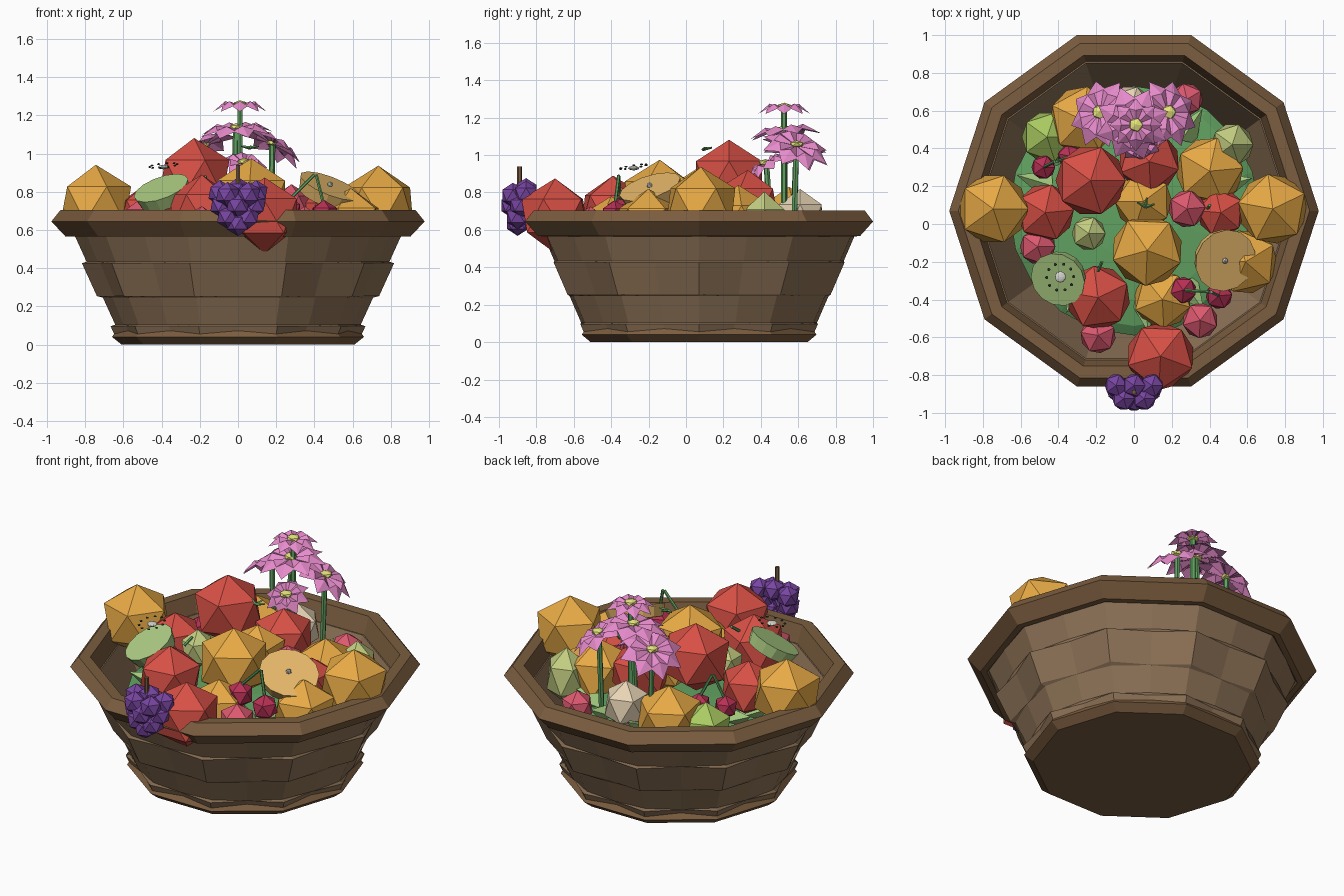
import bpy, bmesh, math, random
from mathutils import Vector, Matrix

if "Cube" in bpy.data.objects:
    bpy.data.objects.remove(bpy.data.objects["Cube"])
random.seed(4)
CY = 0.07  # basket centre in y


def mat(name, r, g, b):
    m = bpy.data.materials.new(name)
    m.diffuse_color = (r, g, b, 1)
    m.use_nodes = True
    m.node_tree.nodes["Principled BSDF"].inputs["Base Color"].default_value = m.diffuse_color
    return m


RIM = mat("dark_wicker", .20, .11, .05)
BODY = mat("wicker", .27, .17, .095)
ORANGE = mat("orange_skin", .80, .40, .06)
FLESH = mat("orange_flesh", .82, .50, .15)
RED = mat("red_skin", .68, .08, .06)
PINK = mat("pink_skin", .72, .10, .16)
CHERRY = mat("cherry_skin", .48, .03, .09)
PEAR = mat("pear_skin", .55, .62, .22)
LIME = mat("lime_skin", .40, .60, .12)
KIWI = mat("kiwi_flesh", .42, .62, .23)
PURPLE = mat("grape_skin", .19, .06, .36)
CREAM = mat("cream_skin", .80, .66, .46)
LEAF = mat("leaf_green", .12, .36, .12)
TIP = mat("light_leaf", .38, .62, .22)
PETAL = mat("petal_pink", .80, .26, .60)
YELLOW = mat("flower_yellow", .80, .78, .20)
SEED = mat("seed_black", .03, .05, .03)
PITH = mat("pith_white", .65, .65, .6)


def finish(name, bm, m):
    me = bpy.data.meshes.new(name)
    bm.to_mesh(me)
    bm.free()
    me.materials.append(m)
    ob = bpy.data.objects.new(name, me)
    bpy.context.collection.objects.link(ob)
    return ob


def aim(direction):
    return Vector(direction).to_track_quat('Z', 'Y').to_matrix().to_4x4()


def loft(name, rings, m, wrap=False, caps=False):
    bm = bmesh.new()
    vs = [[bm.verts.new(p) for p in ring] for ring in rings]
    n = len(vs[0])
    for i in range(len(vs) - (0 if wrap else 1)):
        a, b = vs[i], vs[(i + 1) % len(vs)]
        for k in range(n):
            bm.faces.new((a[k], a[(k + 1) % n], b[(k + 1) % n], b[k]))
    if caps:
        bm.faces.new(vs[0])
        bm.faces.new(vs[-1])
    bmesh.ops.recalc_face_normals(bm, faces=bm.faces)
    return finish(name, bm, m)


def ring(r, z, n=10, bulge=0):
    pts = []
    for k in range(n):
        a = 2 * math.pi * k / n
        rr = r
        if n == 20:
            rr = r + bulge if k % 2 == 0 else r * math.cos(math.pi / 10) - bulge * .4
        pts.append((rr * math.cos(a), CY + rr * math.sin(a), z))
    return pts


def ball(name, p, r, m, sz=1, turn=0, sub=1):
    bm = bmesh.new()
    bmesh.ops.create_icosphere(bm, subdivisions=sub, radius=r, matrix=Matrix.Translation(p)
                               @ Matrix.Rotation(turn, 4, 'Z') @ Matrix.Diagonal((1, 1, sz, 1)))
    return finish(name, bm, m)


def cone(name, p, q, r1, r2, m, n=6):
    p, q = Vector(p), Vector(q)
    bm = bmesh.new()
    bmesh.ops.create_cone(bm, cap_ends=True, segments=n, radius1=r1, radius2=r2, depth=(q - p).length,
                          matrix=Matrix.Translation((p + q) / 2) @ aim(q - p))
    return finish(name, bm, m)


# Basket: rim, base and woven wall with bands pushed alternately in and out
loft("basket_rim", [ring(r, z) for r, z in
     ((.87, .565), (.905, .567), (.978, .645), (.93, .705), (.865, .705), (.83, .60))], RIM, wrap=True)
loft("basket_base", [ring(r, z) for r, z in ((.61, 0), (.66, .04), (.635, .075))], RIM, caps=True)
wall = []
for i, (z0, z1) in enumerate(((.05, .10), (.10, .25), (.25, .43), (.43, .60))):
    b = -.014 if i % 2 else .014
    b = b if i in (1, 3) else abs(b)
    for z in (z0 + .004, z1 - .004):
        wall.append(ring(.61 + .455 * z, z, 20, b))
wall += [ring(.61 + .455 * z - .06, z, 20) for z in (.60, .43, .25, .08)]
loft("basket_wall", wall, BODY, wrap=True)

# Leafy bed and pointed leaves around its edge
bm = bmesh.new()
bmesh.ops.create_uvsphere(bm, u_segments=20, v_segments=8, radius=1,
                          matrix=Matrix.Translation((0, CY, .5)) @ Matrix.Diagonal((.66, .66, .09, 1)))
finish("leaf_bed", bm, LEAF)
for k in range(18):
    a = 2 * math.pi * k / 18 + random.uniform(-.1, .1)
    c, s = math.cos(a), math.sin(a)
    cone("leaf_tip", (.48 * c, CY + .48 * s, .54), (.65 * c, CY + .65 * s, .62), .075, 0, TIP, 4)

# Whole fruit: name, material, list of (x, y, z, radius)
fruit = (
    ("orange", ORANGE, ((-.745, .08, .735, .207), (.735, .08, .73, .207), (.07, -.14, .765, .21), (.40, .28, .64, .20),
                        (.59, -.2, .63, .19), (.15, -.40, .61, .17), (-.27, .55, .63, .20), (.05, .12, .72, .17))),
    ("apple", RED, ((-.23, .23, .875, .207), (-.19, -.39, .70, .19), (.14, -.70, .675, .20),
                    (-.47, .06, .68, .17), (.46, .06, .68, .14), (.08, .33, .74, .18))),
    ("plum", PINK, ((-.51, -.12, .66, .105), (-.19, -.59, .62, .105), (.35, -.51, .62, .105),
                    (.28, .08, .73, .11), (.28, .66, .60, .095))),
    ("cherry", CHERRY, ((-.48, .30, .66, .07), (-.34, .36, .66, .07), (.26, -.35, .70, .078), (.45, -.38, .68, .078))),
)
for name, m, items in fruit:
    for i, (x, y, z, r) in enumerate(items):
        ball(f"{name}_{i}", (x, y, z), r, m, turn=i * .45)
ball("pear_centre", (-.24, -.05, .73), .1, PEAR, 1.2)
ball("pear_back", (.52, .42, .63), .125, PEAR, 1.4)
ball("lime", (-.46, .46, .58), .15, LIME, 1.1)
ball("garlic", (-.02, .61, .67), .135, CREAM, 1.1)

# Stems and small leaves on the fruit
for p, q in (((.26, -.35, .75), (.40, -.36, .89)), ((.45, -.38, .73), (.41, -.36, .89)),
             ((-.48, .30, .70), (-.42, .33, .85)), ((-.34, .36, .70), (-.41, .33, .85)),
             ((.38, .06, .72), (.40, .10, .80)), ((-.19, -.25, .84), (-.17, -.20, .88))):
    cone("fruit_stem", p, q, .009, .009, LEAF)
for a in (.3, 1.4, 2.6):
    cone("stem_leaf", (.06, .09, 1.03), (.06 + .05 * math.cos(a), .09 + .05 * math.sin(a), 1.04), .009, .005, LEAF, 4)

# Cut orange and cut kiwi: tilted thick discs
for name, p, d, r, m in (("orange_slice", (.48, -.19, .82), (.35, -.28, .89), .17, FLESH),
                         ("kiwi_half", (-.40, -.29, .81), (-.32, -.38, .87), .15, KIWI)):
    p, d = Vector(p), Vector(d).normalized()
    cone(name, p - d * .06, p + d * .012, r * .88, r, m, 14)
ball("slice_centre", (.482, -.195, .838), .017, PITH)
K = Matrix.Translation((-.39, -.28, .93)) @ aim((-.1, -.15, .98))
ball("kiwi_core", (-.39, -.28, .93), .03, PITH, .4, sub=2)
for k in range(10):
    a = 2 * math.pi * k / 10
    ball("kiwi_seed", K @ Vector((.072 * math.cos(a), .072 * math.sin(a), .008)), .009, SEED, .6)

# Grape bunch hanging over the front rim
for x, y, z in ((-.095, -.855, .795), (0, -.855, .81), (.095, -.855, .795), (-.055, -.925, .785), (.055, -.925, .785),
                (-.085, -.88, .73), (.085, -.88, .73), (0, -.93, .73), (-.05, -.90, .67), (.05, -.90, .67),
                (0, -.90, .635)):
    ball("grape", (x, y, z), .067, PURPLE)
cone("grape_stem", (0, -.89, .82), (0, -.89, .94), .013, .013, RIM)


# Flowers: kite-shaped petals around a yellow centre, on a straight stem
def flower(p, d, r, n, foot):
    M = Matrix.Translation(p) @ aim(d)
    bm = bmesh.new()
    for k in range(n):
        R = M @ Matrix.Rotation(2 * math.pi * k / n, 4, 'Z')
        v = [bm.verts.new(R @ Vector(c)) for c in
             ((0, 0, 0), (.62 * r, -.30 * r, .0), (r, 0, -.03), (.62 * r, .30 * r, .0), (.55 * r, 0, .025))]
        for i, j in ((0, 1), (1, 2), (2, 3), (3, 0)):
            bm.faces.new((v[i], v[j], v[4]))
    finish("flower_petals", bm, PETAL)
    ball("flower_centre", M @ Vector((0, 0, .01)), .04, YELLOW, .5)
    cone("flower_stem", foot, p, .016, .016, LEAF)


flower((.01, .525, 1.25), (0, 0, 1), .14, 8, (.01, .525, .5))
flower((-.01, .53, 1.13), (-.05, -.1, 1), .20, 8, (-.03, .53, .5))
flower((.18, .59, 1.05), (.5, .25, .85), .19, 8, (.17, .575, .5))
flower((-.18, .59, 1.04), (-.45, .25, .85), .19, 8, (-.16, .57, .5))
flower((.03, .43, .95), (.1, -.5, .85), .13, 8, (.04, .46, .5))
